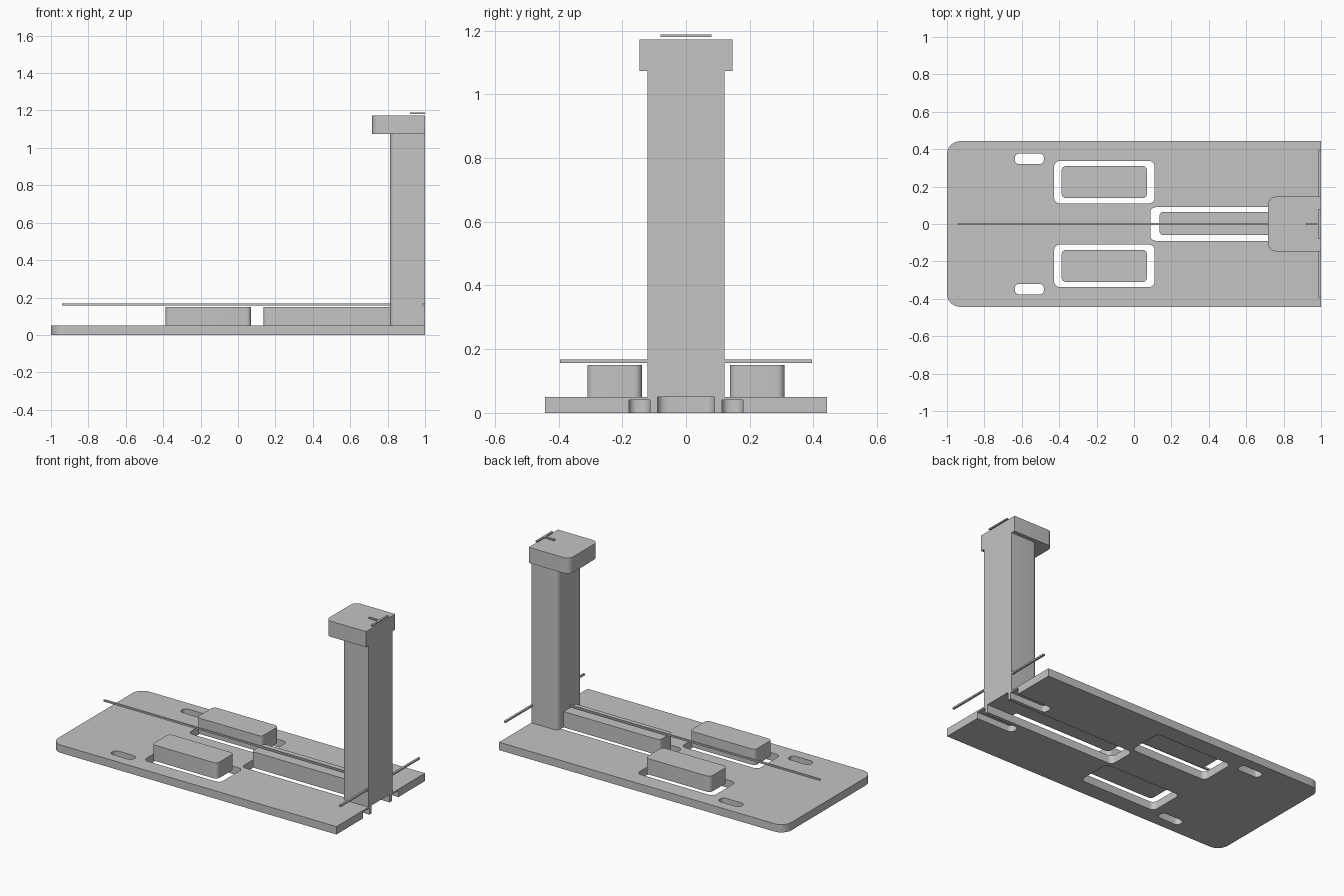
import bpy, bmesh, math

cube = bpy.data.objects.get("Cube")
if cube:
    bpy.data.objects.remove(cube, do_unlink=True)

grey = bpy.data.materials.new("plain grey")
grey.use_nodes = True
COLOUR = (0.55, 0.55, 0.55, 1)
grey.diffuse_color = COLOUR
grey.node_tree.nodes["Principled BSDF"].inputs["Base Color"].default_value = COLOUR


def slab(name, x, y, z, left_r=0.0, right_r=0.0, steps=6):
    """Upright slab with rounded vertical corners at its -x and +x ends."""
    corners = [(x[1], y[1], right_r, 0), (x[0], y[1], left_r, 1),
               (x[0], y[0], left_r, 2), (x[1], y[0], right_r, 3)]
    outline = []
    for cx, cy, r, quarter in corners:
        if r == 0:
            outline.append((cx, cy))
            continue
        ox = cx - r if cx == x[1] else cx + r
        oy = cy - r if cy == y[1] else cy + r
        for i in range(steps + 1):
            a = (quarter + i / steps) * math.pi / 2
            outline.append((ox + r * math.cos(a), oy + r * math.sin(a)))
    bm = bmesh.new()
    face = bm.faces.new([bm.verts.new((px, py, z[0])) for px, py in outline])
    top = bmesh.ops.extrude_face_region(bm, geom=[face])["geom"]
    bmesh.ops.translate(bm, vec=(0, 0, z[1] - z[0]),
                        verts=[v for v in top if isinstance(v, bmesh.types.BMVert)])
    bmesh.ops.recalc_face_normals(bm, faces=bm.faces)
    mesh = bpy.data.meshes.new(name)
    bm.to_mesh(mesh)
    bm.free()
    mesh.materials.append(grey)
    obj = bpy.data.objects.new(name, mesh)
    bpy.context.collection.objects.link(obj)
    return obj


def activate(obj):
    bpy.ops.object.select_all(action="DESELECT")
    obj.select_set(True)
    bpy.context.view_layer.objects.active = obj


def cut(target, cutter):
    cutter.hide_render = True
    mod = target.modifiers.new("cut", "BOOLEAN")
    mod.operation = "DIFFERENCE"
    mod.solver = "EXACT"
    mod.object = cutter
    activate(target)
    bpy.ops.object.modifier_apply(modifier=mod.name)
    bpy.data.objects.remove(cutter, do_unlink=True)


def mirrored(side, a, b):
    return tuple(sorted((side * a, side * b)))


BASE_TOP, BLOCK_TOP = 0.05, 0.15
THROUGH = (-0.1, 0.2)

# Base plate with its open centre slot
base = slab("base_plate", (-1, 1), (-0.443, 0.443), (0, BASE_TOP), left_r=0.07)
cut(base, slab("centre_slot", (0.087, 1.1), (-0.09, 0.09), THROUGH, left_r=0.03))

parts = [base]
for side, label in ((1, "back"), (-1, "front")):
    # Block window, small slot and shallow underside channel
    cut(base, slab("window", (-0.427, 0.11), mirrored(side, 0.11, 0.337), THROUGH, 0.03, 0.03))
    cut(base, slab("small_slot", (-0.637, -0.482), mirrored(side, 0.32, 0.377), THROUGH, 0.024, 0.024))
    cut(base, slab("channel", (0.75, 1.1), mirrored(side, 0.113, 0.179), (-0.1, 0.04), 0.025))
    # Raised block above the window, and the thin bar beside the column
    parts.append(slab(label + "_block", (-0.387, 0.07), mirrored(side, 0.138, 0.31),
                      (BASE_TOP, BLOCK_TOP), 0.025, 0.025))
    parts.append(slab(label + "_cross_bar", (0.987, 1), mirrored(side, 0.12, 0.396), (0.157, 0.167)))

# Centre block running into the column
parts.append(slab("centre_block", (0.137, 0.83), (-0.06, 0.065), (BASE_TOP, BLOCK_TOP), left_r=0.02))
# Column and cap, flat on the +x side
parts.append(slab("column", (0.813, 1), (-0.121, 0.121), (BASE_TOP, 1.075), left_r=0.03))
parts.append(slab("column_cap", (0.717, 1), (-0.146, 0.146), (1.073, 1.172), left_r=0.04))
# Thin marker bars
parts.append(slab("centre_bar", (-0.94, 0.815), (-0.006, 0.006), (0.157, 0.167)))
parts.append(slab("cap_bar", (0.92, 0.99), (-0.006, 0.006), (1.18, 1.188)))
parts.append(slab("cap_cross_bar", (0.987, 1), (-0.08, 0.08), (1.18, 1.188)))

for part in parts:
    activate(part)
    bpy.ops.object.shade_smooth_by_angle(angle=math.radians(30))
